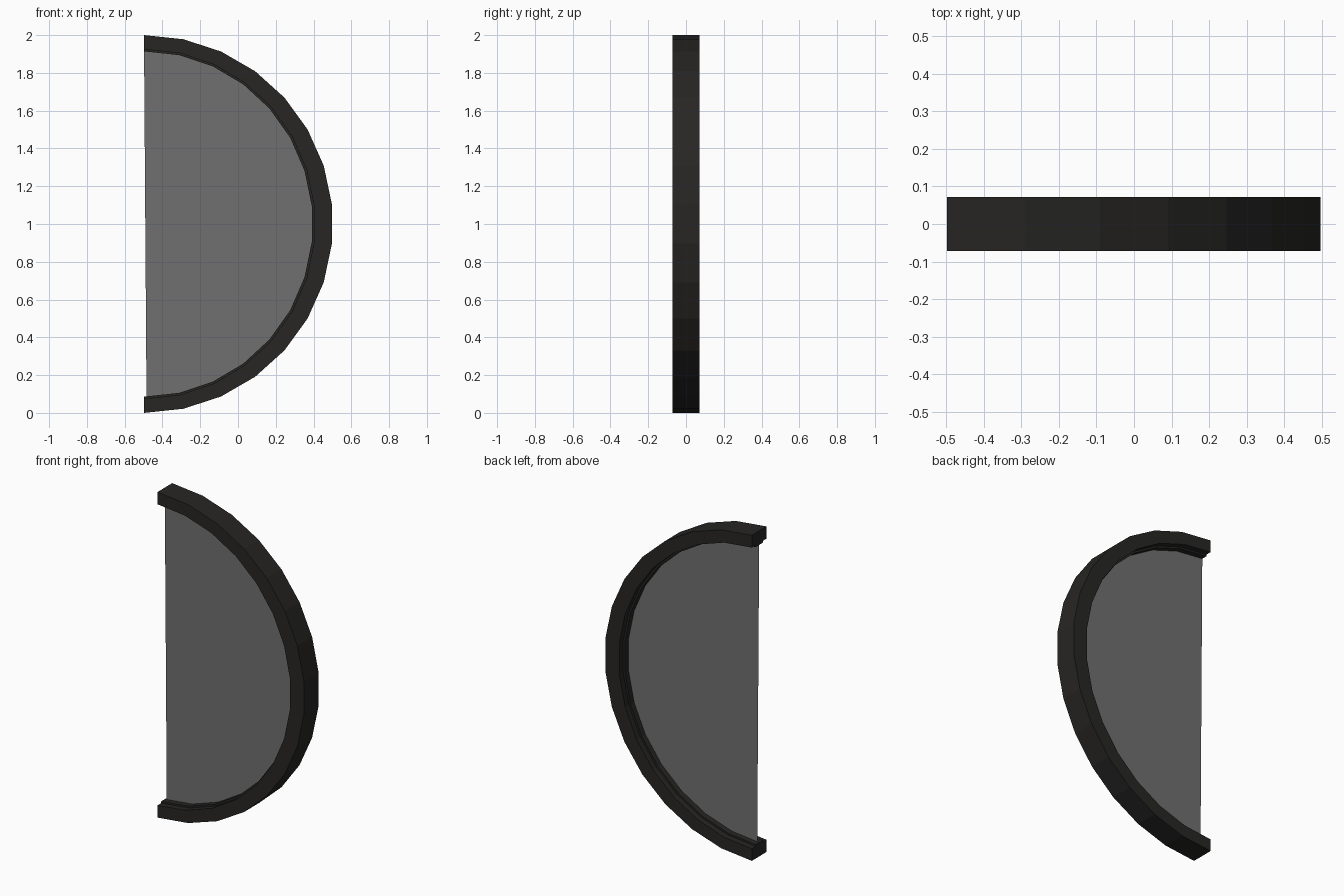
import bpy, bmesh, math

if "Cube" in bpy.data.objects:
    bpy.data.objects.remove(bpy.data.objects["Cube"])

CX, CZ, SEG = -0.4973, 1.0, 15


def material(name, c):
    m = bpy.data.materials.new(name)
    m.diffuse_color = c
    m.use_nodes = True
    m.node_tree.nodes["Principled BSDF"].inputs["Base Color"].default_value = m.diffuse_color
    return m


def arc(rx, rz, y):
    # half-circle points from top to bottom, bulging towards +x
    return [(CX + rx * math.cos(math.pi / 2 - math.pi * i / SEG), y,
             CZ + rz * math.sin(math.pi / 2 - math.pi * i / SEG)) for i in range(SEG + 1)]


def make(name, bm, mat):
    bmesh.ops.recalc_face_normals(bm, faces=bm.faces)
    me = bpy.data.meshes.new(name)
    bm.to_mesh(me)
    bm.free()
    me.materials.append(mat)
    ob = bpy.data.objects.new(name, me)
    bpy.context.collection.objects.link(ob)


# Curved frame: cross-section (rx, rz, y) with a small inner lip holding the pane
section = [(1, 1, -0.0715), (1, 1, 0.0715), (0.905, 0.925, 0.0715), (0.905, 0.925, 0.035),
           (0.893, 0.914, 0.035), (0.893, 0.914, -0.035), (0.905, 0.925, -0.035),
           (0.905, 0.925, -0.0715)]
bm = bmesh.new()
rails = [[bm.verts.new(p) for p in arc(*s)] for s in section]
for a, b in zip(rails, rails[1:] + rails[:1]):
    for i in range(SEG):
        bm.faces.new((a[i], a[i + 1], b[i + 1], b[i]))
for i in (0, SEG):
    bm.faces.new([r[i] for r in rails])
make("curved_frame", bm, material("dark_frame", (0.02, 0.019, 0.018, 1)))

# Flat pane, its lower corner slightly inset
bm = bmesh.new()
pts = arc(0.9, 0.92, 0)
pts[-1] = (CX + 0.013, 0, pts[-1][2])
bm.faces.new([bm.verts.new(p) for p in pts])
make("pane", bm, material("grey_pane", (0.16, 0.16, 0.16, 0.65)))
